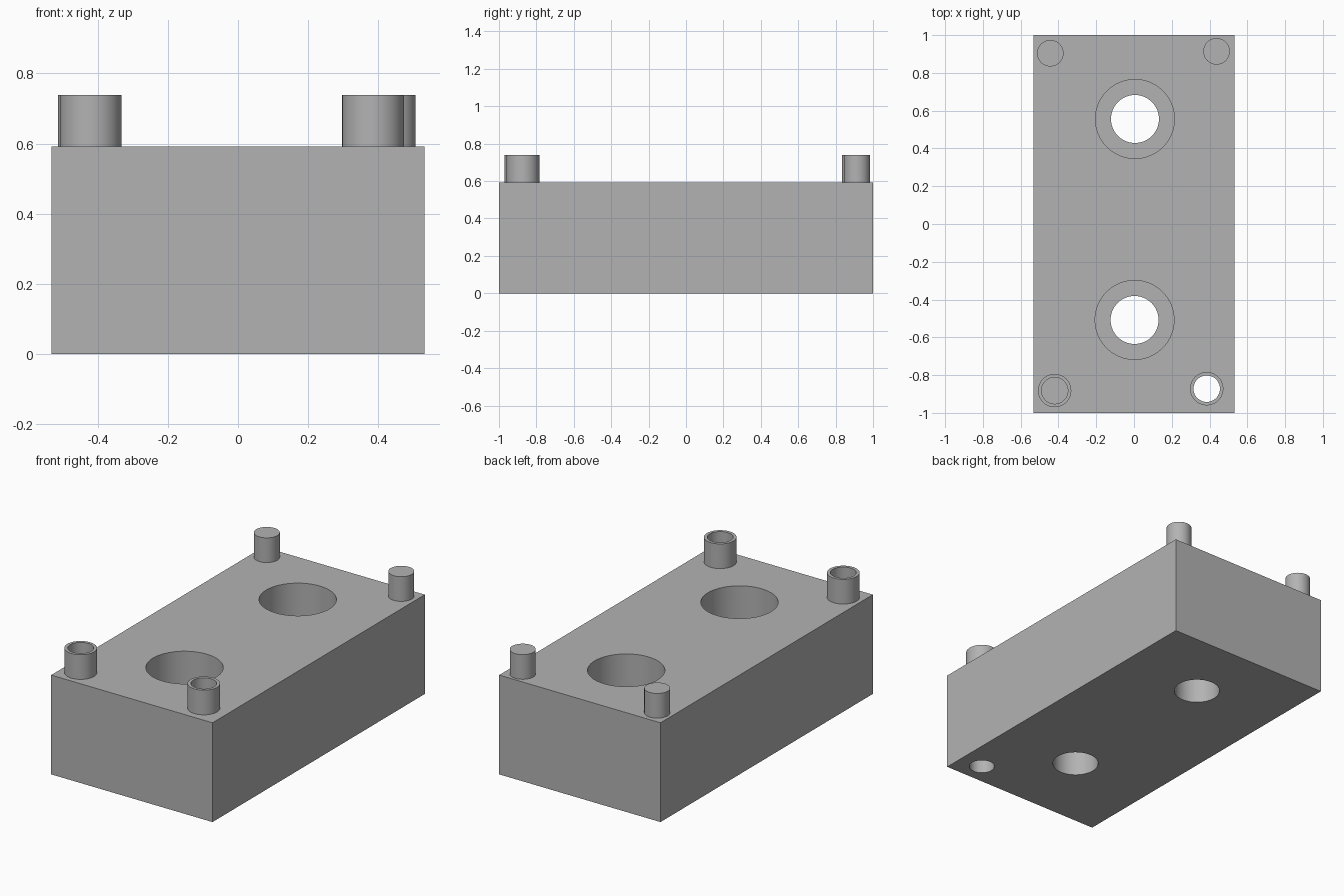
import bpy
import bmesh
from mathutils import Matrix

default = bpy.data.objects.get("Cube")
if default:
    bpy.data.objects.remove(default, do_unlink=True)

WIDTH, LENGTH, HEIGHT, TOP = 1.064, 2.0, 0.592, 0.739
BORE_FLOOR = 0.3
PIN_R, SOCKET_R = 0.07, 0.088

grey = bpy.data.materials.new("plain_grey")
grey.use_nodes = True
colour = (0.45, 0.45, 0.45, 1)
grey.diffuse_color = colour
grey.node_tree.nodes["Principled BSDF"].inputs["Base Color"].default_value = colour


def make_object(name, bm):
    mesh = bpy.data.meshes.new(name)
    bm.to_mesh(mesh)
    bm.free()
    mesh.materials.append(grey)
    obj = bpy.data.objects.new(name, mesh)
    bpy.context.collection.objects.link(obj)
    return obj


def cylinder(name, x, y, radius, bottom, top):
    bm = bmesh.new()
    bmesh.ops.create_cone(bm, cap_ends=True, segments=64, radius1=radius, radius2=radius,
                          depth=top - bottom,
                          matrix=Matrix.Translation((x, y, (bottom + top) / 2)))
    return make_object(name, bm)


def box(name, sx, sy, sz):
    bm = bmesh.new()
    place = Matrix.Translation((0, 0, sz / 2)) @ Matrix.Diagonal((sx, sy, sz, 1))
    bmesh.ops.create_cube(bm, size=1, matrix=place)
    return make_object(name, bm)


def activate(obj):
    bpy.ops.object.select_all(action='DESELECT')
    obj.select_set(True)
    bpy.context.view_layer.objects.active = obj


def cut(target, x, y, radius, bottom, top):
    """Drill a round hole and discard the cutter."""
    cutter = cylinder("hole_cutter", x, y, radius, bottom, top)
    cutter.hide_render = True
    mod = target.modifiers.new("hole", 'BOOLEAN')
    mod.operation = 'DIFFERENCE'
    mod.solver = 'EXACT'
    mod.object = cutter
    activate(target)
    bpy.ops.object.modifier_apply(modifier=mod.name)
    bpy.data.objects.remove(cutter, do_unlink=True)


# Main block with two counterbored through holes
block = box("block", WIDTH, LENGTH, HEIGHT)
for x, y in ((0.005, 0.556), (0.003, -0.508)):
    cut(block, x, y, 0.127, -0.1, HEIGHT + 0.1)
    cut(block, x, y, 0.209, BORE_FLOOR, HEIGHT + 0.1)

# Front sockets: one is open through the block, the other is blind
left_socket, right_socket = (0.385, -0.872), (-0.42, -0.882)
cut(block, *left_socket, PIN_R, -0.1, HEIGHT + 0.1)
parts = [block]
for name, pos in (("front_left_socket", left_socket), ("front_right_socket", right_socket)):
    socket = cylinder(name, *pos, SOCKET_R, HEIGHT, TOP)
    cut(socket, *pos, PIN_R, HEIGHT - 0.1, TOP + 0.1)
    parts.append(socket)

# Solid rear pins
for name, x, y in (("back_left_pin", 0.437, 0.914), ("back_right_pin", -0.443, 0.904)):
    parts.append(cylinder(name, x, y, PIN_R, HEIGHT, TOP))

# Smooth round walls, crisp rims
for part in parts:
    activate(part)
    bpy.ops.object.shade_smooth_by_angle()
